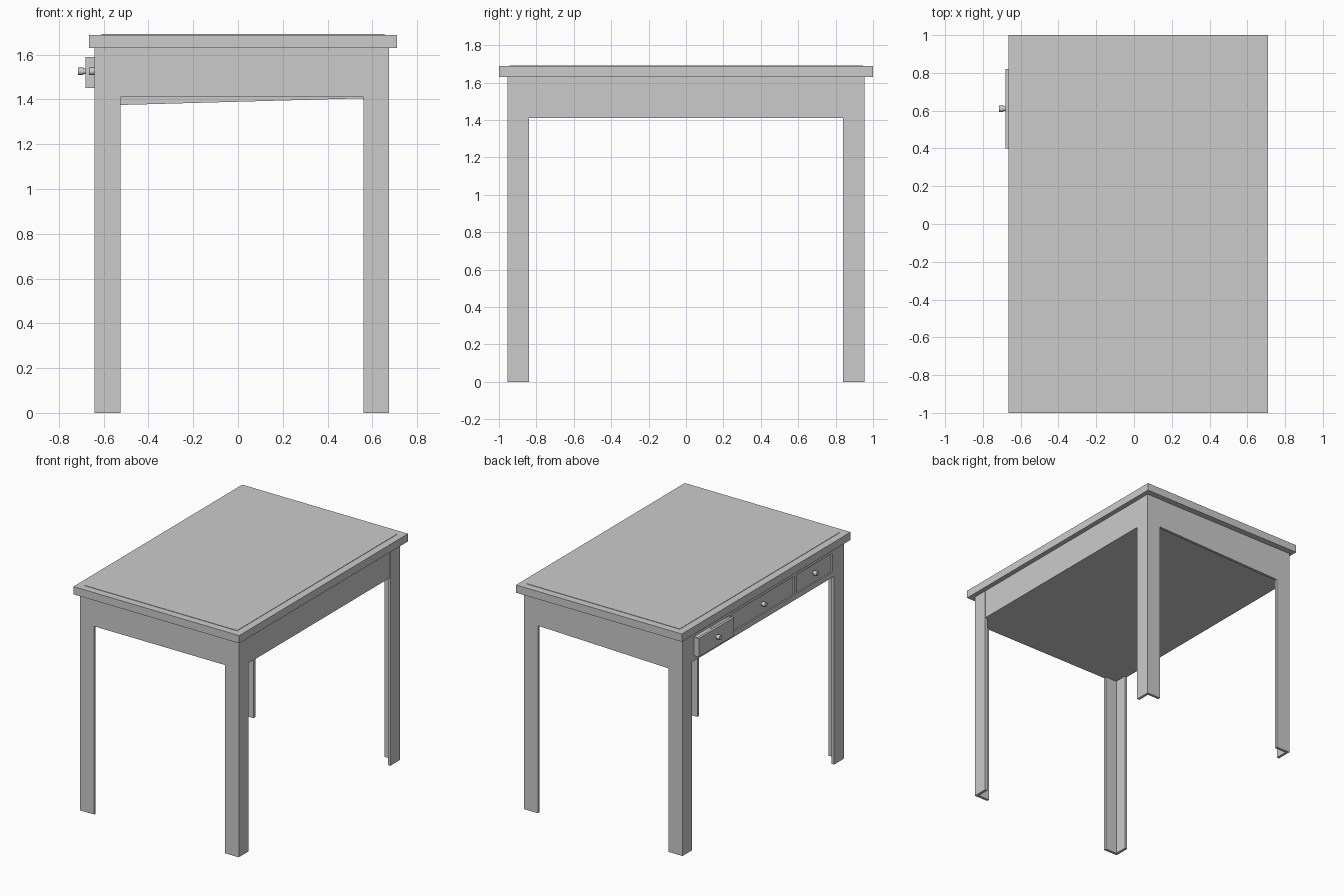
import bpy, bmesh, math
from mathutils import Matrix

if "Cube" in bpy.data.objects:
    bpy.data.objects.remove(bpy.data.objects["Cube"])

CX = 0.0175            # centre of the leg frame in x
HX, HY = 0.6575, 0.955  # half size of the leg frame
LEG, T = 0.115, 0.02   # leg width and plate thickness
Z0, Z1 = 1.41, 1.63    # apron bottom and top


def finish(name, bm):
    bmesh.ops.recalc_face_normals(bm, faces=bm.faces)
    me = bpy.data.meshes.new(name)
    bm.to_mesh(me)
    bm.free()
    ob = bpy.data.objects.new(name, me)
    bpy.context.collection.objects.link(ob)
    return ob


def add_box(bm, x, y, z):
    m = Matrix.Translation(((x[0] + x[1]) / 2, (y[0] + y[1]) / 2, (z[0] + z[1]) / 2))
    m = m @ Matrix.Diagonal((x[1] - x[0], y[1] - y[0], z[1] - z[0], 1))
    return bmesh.ops.create_cube(bm, size=1, matrix=m)["verts"]


def boxes(name, *parts):
    bm = bmesh.new()
    for p in parts:
        add_box(bm, *p)
    return finish(name, bm)


def leg(name, sx, sy):
    # L-shaped section, open towards the inside of the table
    bm = bmesh.new()
    prof = [(0, 0), (LEG, 0), (LEG, T), (T, T), (T, LEG), (0, LEG)]
    vs = [bm.verts.new((CX + sx * (HX - u), sy * (HY - v), 0)) for u, v in prof]
    f = bm.faces.new(vs)
    top = bmesh.ops.extrude_face_region(bm, geom=[f])["geom"]
    for v in top:
        if isinstance(v, bmesh.types.BMVert):
            v.co.z = Z1
    finish(name, bm)


# table top with a very slightly raised inner field
boxes("table_top", ((-0.665, 0.71), (-1, 1), (Z1, 1.688)))
boxes("top_field", ((-0.61, 0.655), (-0.945, 0.945), (1.68, 1.691)))

# four legs
for sx, side in ((-1, "left"), (1, "right")):
    for sy, end in ((-1, "front"), (1, "back")):
        leg(f"{end}_{side}_leg", sx, sy)

# aprons between the legs
xl, xr = CX - HX, CX + HX
yi = HY - LEG
boxes("front_apron", ((xl + LEG, xr - LEG), (-HY + 0.001, -HY + T), (Z0, Z1)))
boxes("right_apron", ((xr - T, xr - 0.001), (-yi, yi), (Z0, Z1)))

# back apron, its lower edge sloping down to the left
bm = bmesh.new()
for v in add_box(bm, (xl + LEG, xr - LEG), (HY - T, HY - 0.001), (Z0, Z1)):
    if v.co.z < 1.5:
        v.co.z = 1.375 if v.co.x < 0 else 1.405
finish("back_apron", bm)

# bottom panel under the drawers
boxes("bottom_panel", ((xl + T, xr - T), (-HY + T, HY - T), (Z0, Z0 + 0.01)))

# drawer frame on the left side: rails and stiles around three openings
fx = (xl + 0.001, xl + 0.03)
DZ0, DZ1 = 1.45, 1.59
frame = [(fx, (-yi, yi), (Z0, DZ0)), (fx, (-yi, yi), (DZ1, Z1))]
for s in (-1, 1):
    for a, b in ((0.37, 0.40), (0.82, yi)):
        frame.append((fx, tuple(sorted((s * a, s * b))), (DZ0, DZ1)))
boxes("drawer_frame", *frame)


def drawer(name, yc, half, front):
    # open box with a front panel, plus a round knob
    y0, y1, w, back = yc - half, yc + half, 0.012, front + 0.5
    z0, z1 = DZ0 + 0.001, DZ1 - 0.001
    boxes(name,
          ((front, front + 0.018), (y0, y1), (z0, z1)),
          ((back - w, back), (y0, y1), (z0, z1)),
          ((front + 0.018, back - w), (y0, y0 + w), (z0, z1)),
          ((front + 0.018, back - w), (y1 - w, y1), (z0, z1)),
          ((front + 0.018, back - w), (y0 + w, y1 - w), (z0, z0 + w)))
    bm = bmesh.new()
    for r1, r2, a, b in ((0.012, 0.012, 0.0, 0.012), (0.017, 0.017, 0.01, 0.035)):
        m = Matrix.Translation((front - (a + b) / 2, yc, 1.525)) @ Matrix.Rotation(-math.pi / 2, 4, "Y")
        bmesh.ops.create_cone(bm, cap_ends=True, segments=16, radius1=r1,
                              radius2=r2, depth=b - a, matrix=m)
    ob = finish(name + "_knob", bm)
    bpy.context.view_layer.objects.active = ob
    ob.select_set(True)
    bpy.ops.object.shade_smooth_by_angle(angle=math.radians(35))
    ob.select_set(False)


# back drawer pulled slightly open, the others closed
drawer("back_drawer", 0.61, 0.21, -0.68)
drawer("middle_drawer", 0.0, 0.368, -0.63)
drawer("front_drawer", -0.61, 0.209, -0.63)
